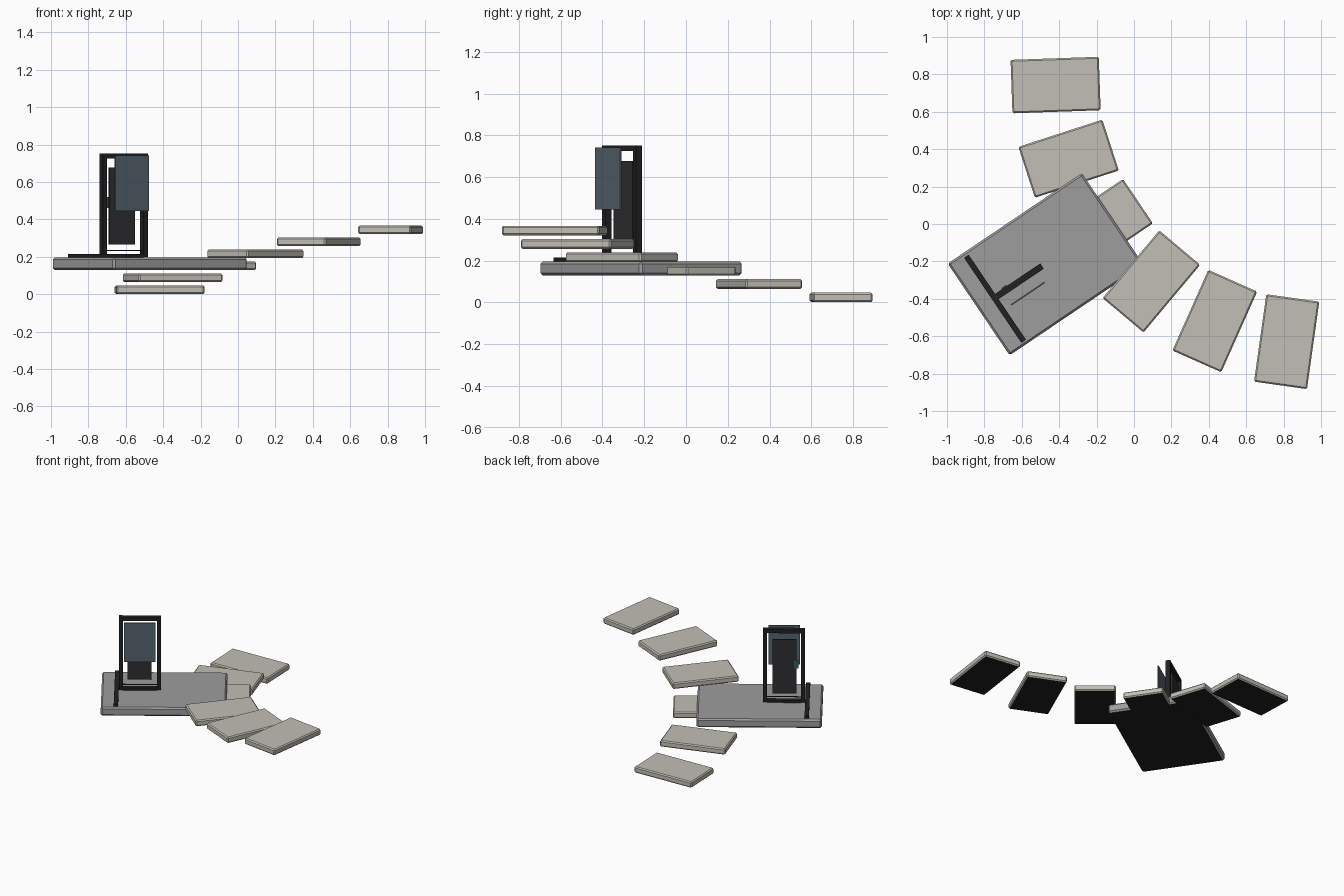
import bpy, bmesh, math
from mathutils import Vector, Matrix

if "Cube" in bpy.data.objects:
    bpy.data.objects.remove(bpy.data.objects["Cube"])


def material(name, rgb):
    m = bpy.data.materials.new(name)
    m.diffuse_color = (*rgb, 1)
    m.use_nodes = True
    m.node_tree.nodes["Principled BSDF"].inputs["Base Color"].default_value = m.diffuse_color
    return m


STONE = material("pale stone", (0.54, 0.52, 0.465))
CONCRETE = material("grey concrete", (0.34, 0.34, 0.34))
BLACK = material("black metal", (0.015, 0.015, 0.017))
CHARCOAL = material("charcoal panel", (0.028, 0.027, 0.031))
BLUE = material("slate blue", (0.095, 0.125, 0.155))
GREEN = material("dark green", (0.03, 0.12, 0.07))


def block(name, size, centre, degrees, mat, chamfer=0.0, underside=None):
    """Box turned about z, with optional chamfered edges and dark underside."""
    bm = bmesh.new()
    bmesh.ops.create_cube(bm, size=1, matrix=Matrix.Diagonal((*size, 1)))
    if chamfer:
        bmesh.ops.bevel(bm, geom=bm.edges[:], offset=chamfer, segments=1,
                        affect='EDGES', profile=0.5)
    bm.normal_update()
    if underside:
        for f in bm.faces:
            f.material_index = 1 if f.normal.z < -0.9 else 0
    me = bpy.data.meshes.new(name)
    bm.to_mesh(me)
    bm.free()
    me.materials.append(mat)
    if underside:
        me.materials.append(underside)
    ob = bpy.data.objects.new(name, me)
    ob.location = centre
    ob.rotation_euler.z = math.radians(degrees)
    bpy.context.collection.objects.link(ob)
    return ob


TURN = 34.0

# Curved flight of floating steps, each turned about a shared arc centre
ARC_X, ARC_Y, RADIUS = 1.016, 0.793, 1.436
for i in range(6):
    deg = 2 + 16 * i
    a = math.radians(deg)
    block(f"step_{i + 1}", (0.472, 0.286, 0.046),
          (ARC_X - RADIUS * math.cos(a), ARC_Y - RADIUS * math.sin(a), 0.024 + 0.064 * i),
          deg, STONE, 0.008, BLACK)

# Landing platform
block("platform", (0.865, 0.592, 0.066), (-0.472, -0.215, 0.163), TURN,
      CONCRETE, 0.011, BLACK)

# Low bar across the platform
block("floor_bar", (0.030, 0.548, 0.020), (-0.743, -0.400, 0.204), TURN, BLACK)

# Upright parts share a local frame: u along the doorway, v towards the back
ROT = Matrix.Rotation(math.radians(TURN), 3, 'Z')
ORIGIN = Vector((-0.612, -0.306, 0))


def upright(name, u, v, z0, z1, width, depth, mat):
    centre = ORIGIN + ROT @ Vector((u, v, (z0 + z1) / 2))
    block(name, (width, depth, z1 - z0), centre, TURN, mat)


# Door frame
for side, label in ((-1, "left"), (1, "right")):
    upright(f"frame_post_{label}", side * 0.131, 0, 0.20, 0.752, 0.028, 0.034, BLACK)
upright("frame_head", 0, 0, 0.725, 0.752, 0.234, 0.034, BLACK)
upright("frame_sill", 0, 0, 0.196, 0.214, 0.234, 0.034, BLACK)
upright("frame_rail", 0, 0, 0.232, 0.237, 0.234, 0.006, BLACK)

# Door leaf and its small handle
upright("door_panel", -0.003, 0.012, 0.267, 0.678, 0.166, 0.010, CHARCOAL)
upright("door_handle", -0.085, 0.020, 0.46, 0.52, 0.030, 0.008, GREEN)

# Floating tinted screen in front of the door
upright("screen", 0.0, -0.080, 0.445, 0.742, 0.216, 0.008, BLUE)
